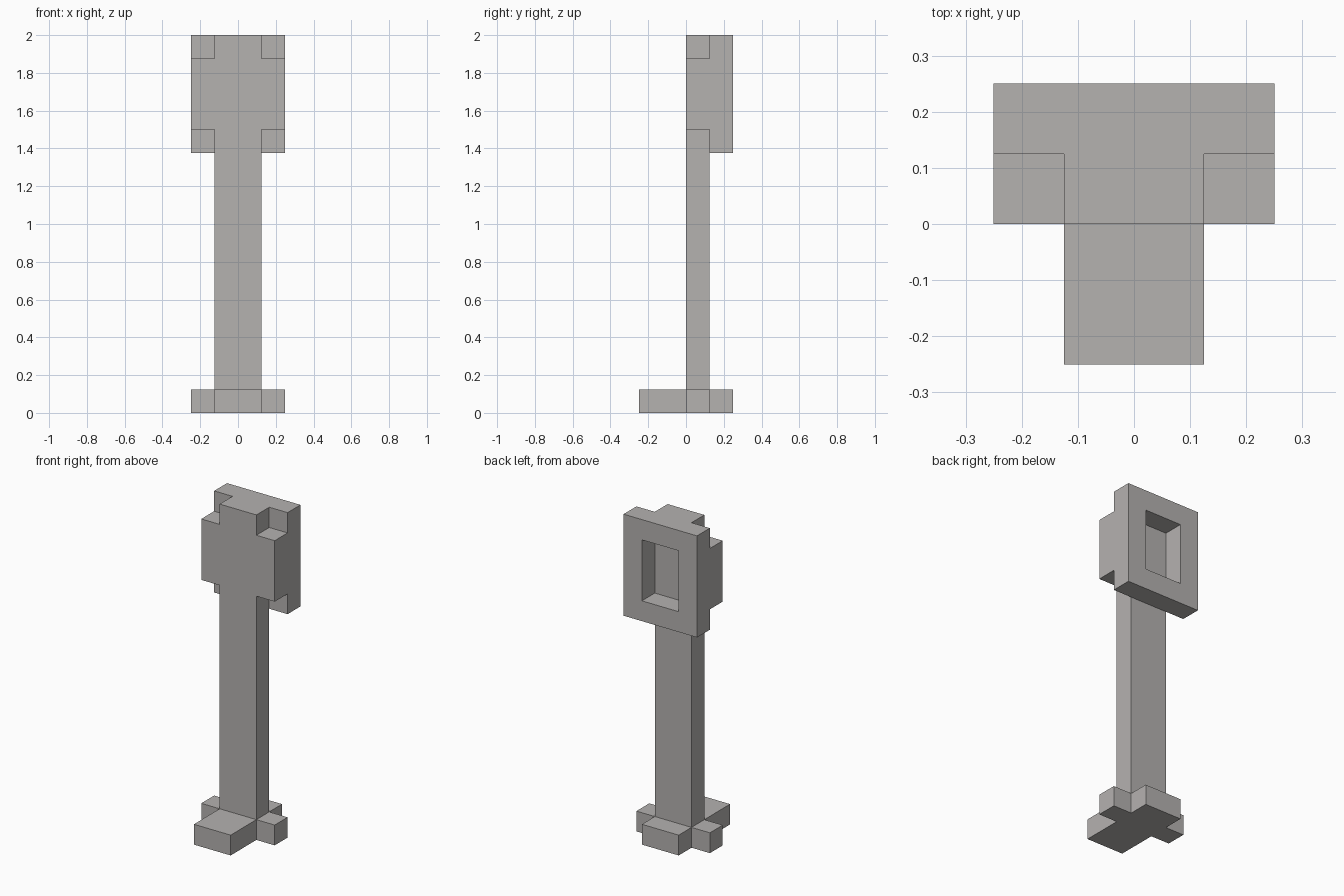
import bpy
import bmesh
from mathutils import Vector

U = 0.125  # grid unit shared by every part

cube = bpy.data.objects.get("Cube")
if cube:
    bpy.data.objects.remove(cube, do_unlink=True)

grey = bpy.data.materials.new("warm_grey")
grey.use_nodes = True
colour = (0.46, 0.445, 0.434, 1)
grey.diffuse_color = colour
bsdf = next(n for n in grey.node_tree.nodes if n.type == 'BSDF_PRINCIPLED')
bsdf.inputs["Base Color"].default_value = colour


def extruded(name, points, faces, direction):
    """Flat faces on the given points (grid units), pushed along direction."""
    bm = bmesh.new()
    verts = [bm.verts.new(Vector(p) * U) for p in points]
    flat = [bm.faces.new([verts[i] for i in f]) for f in faces]
    result = bmesh.ops.extrude_face_region(bm, geom=flat, use_keep_orig=True)
    moved = [g for g in result["geom"] if isinstance(g, bmesh.types.BMVert)]
    bmesh.ops.translate(bm, verts=moved, vec=Vector(direction) * U)
    bmesh.ops.recalc_face_normals(bm, faces=bm.faces)
    mesh = bpy.data.meshes.new(name)
    bm.to_mesh(mesh)
    bm.free()
    mesh.materials.append(grey)
    obj = bpy.data.objects.new(name, mesh)
    bpy.context.collection.objects.link(obj)
    return obj


def mirrored(half):
    """Complete a right-hand outline with its reflection in x."""
    return half + [(-x, y) for x, y in reversed(half)]


# Cross-shaped foot
foot = mirrored([(1, -2), (1, 0), (2, 0), (2, 1), (1, 1), (1, 2)])
extruded("foot", [(x, y, 0) for x, y in foot], [range(len(foot))], (0, 0, 1))

# Post and stepped front of the head, one continuous outline
post = mirrored([(1, 1), (1, 12), (2, 12), (2, 15), (1, 15), (1, 16)])
extruded("post_and_head_front", [(x, 0, z) for x, z in post],
         [range(len(post))], (0, 1, 0))

# Rectangular frame on the back of the head, open in the middle
outer = mirrored([(2, 11), (2, 16)])
inner = mirrored([(1, 12), (1, 15)])
ring = [(i, (i + 1) % 4, (i + 1) % 4 + 4, i + 4) for i in range(4)]
extruded("head_back_frame", [(x, 1, z) for x, z in outer + inner],
         ring, (0, 1, 0))
